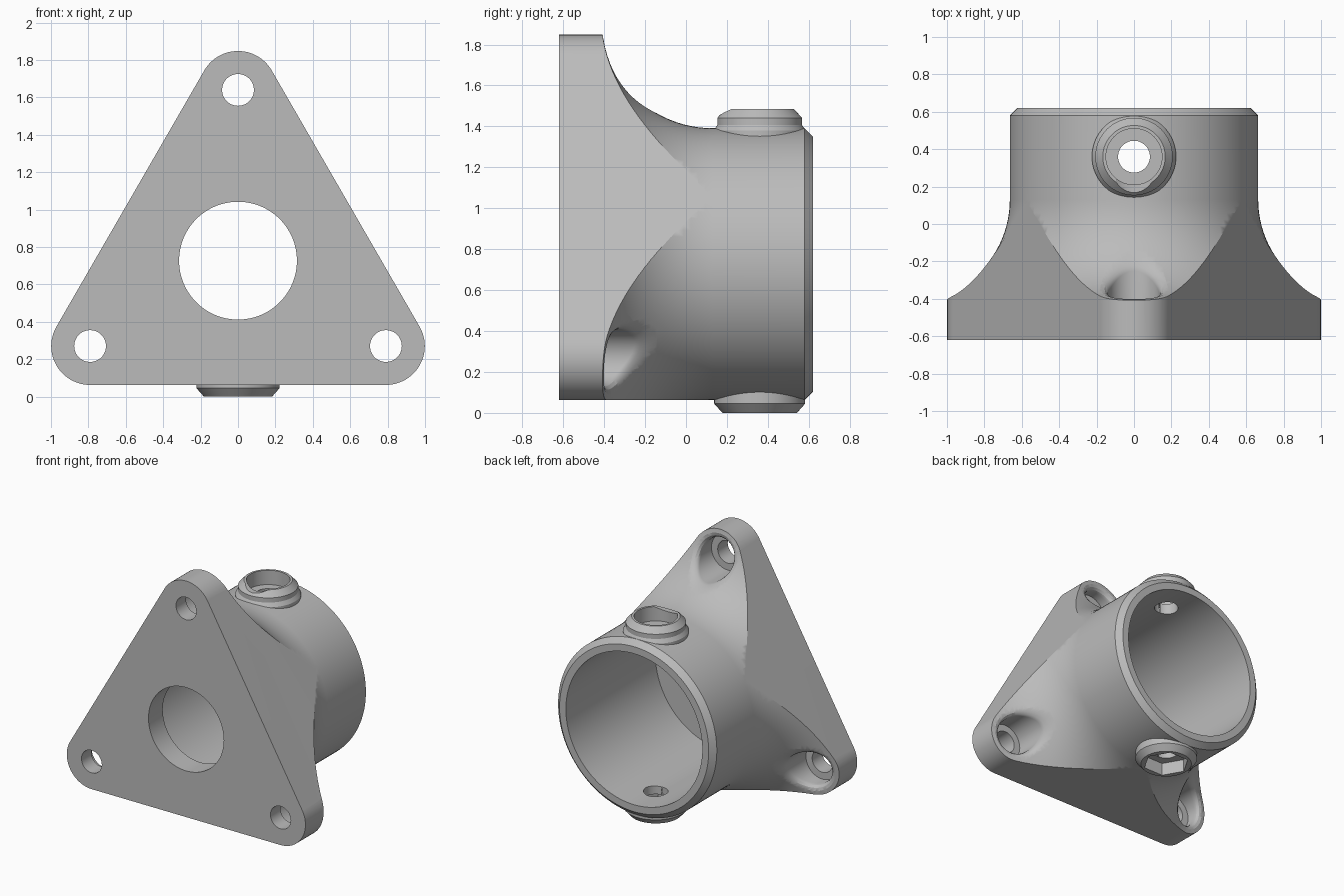
import bpy, bmesh
from math import sin, cos, pi, hypot, sqrt, radians
from mathutils import Matrix

if "Cube" in bpy.data.objects:
    bpy.data.objects.remove(bpy.data.objects["Cube"], do_unlink=True)

AXIS_Z = 0.727                     # height of the main bore axis
FRONT, BACK = -0.62, 0.62
PLATE_BACK = -0.415
BODY_R = 0.664
FLARE_R, FLARE_Y = 0.545, 0.13     # concave flare radius and where it starts
CORNER_DIST, CORNER_R = 0.913, 0.208
BOSS_Y = 0.36

TO_BACK = Matrix.Rotation(-pi / 2, 4, 'X')   # local z becomes world +y
MAIN = Matrix.Translation((0, 0, AXIS_Z)) @ TO_BACK

steel = bpy.data.materials.new("plain_grey")
steel.use_nodes = True
GREY = (0.5, 0.5, 0.5, 1)
steel.diffuse_color = GREY
steel.node_tree.nodes["Principled BSDF"].inputs["Base Color"].default_value = GREY


def finish(name, bm):
    bmesh.ops.recalc_face_normals(bm, faces=bm.faces[:])
    mesh = bpy.data.meshes.new(name)
    bm.to_mesh(mesh)
    bm.free()
    mesh.materials.append(steel)
    obj = bpy.data.objects.new(name, mesh)
    bpy.context.collection.objects.link(obj)
    return obj


def lathe(name, profile, matrix, sides=64):
    """Closed turned solid from (radius, height); height may be a rule of x, y."""
    bm = bmesh.new()
    rings = []
    for r, h in profile:
        ring = []
        for i in range(sides):
            a = 2 * pi * i / sides
            x, y = r * cos(a), r * sin(a)
            ring.append(bm.verts.new(matrix @ _point(x, y, h)))
        rings.append(ring)
    for low, high in zip(rings, rings[1:]):
        for i in range(sides):
            j = (i + 1) % sides
            bm.faces.new((low[i], low[j], high[j], high[i]))
    bm.faces.new(rings[0])
    bm.faces.new(rings[-1])
    return finish(name, bm)


def _point(x, y, h):
    from mathutils import Vector
    return Vector((x, y, h(x, y) if callable(h) else h))


def combine(target, tool, operation):
    mod = target.modifiers.new(operation, 'BOOLEAN')
    mod.operation = operation
    mod.solver = 'EXACT'
    mod.object = tool
    bpy.ops.object.select_all(action='DESELECT')
    bpy.context.view_layer.objects.active = target
    target.select_set(True)
    bpy.ops.object.modifier_apply(modifier=mod.name)
    bpy.data.objects.remove(tool, do_unlink=True)


def flare_height(d):
    """Position along the axis of the flare surface at distance d."""
    rise = min(max(BODY_R + FLARE_R - d, 0), FLARE_R)
    return FLARE_Y - sqrt(FLARE_R ** 2 - rise ** 2)


# Turned body: wide foot, concave flare, straight barrel, chamfered rim
profile = [(1.3, FRONT), (1.3, PLATE_BACK)]
STEPS = 24
for k in range(STEPS + 1):
    a = pi / 2 * k / STEPS
    profile.append((BODY_R + FLARE_R * (1 - sin(a)), FLARE_Y - FLARE_R * cos(a)))
profile += [(BODY_R, BACK - 0.04), (BODY_R - 0.04, BACK)]
housing = lathe("flanged_housing", profile, MAIN, 128)

# Rounded triangular outline that trims the foot
corners = [(CORNER_DIST * cos(a), CORNER_DIST * sin(a), a)
           for a in (radians(d) for d in (90, 210, 330))]
bm = bmesh.new()
outline = []
for cx, cz, mid in corners:
    for k in range(25):
        a = mid + radians(-60 + 5 * k)
        outline.append(bm.verts.new((cx + CORNER_R * cos(a), FRONT - 0.1,
                                     AXIS_Z + cz + CORNER_R * sin(a))))
face = bm.faces.new(outline)
grown = bmesh.ops.extrude_face_region(bm, geom=[face])["geom"]
for v in grown:
    if isinstance(v, bmesh.types.BMVert):
        v.co.y = BACK + 0.1
combine(housing, finish("triangle_trim", bm), 'INTERSECT')

# Bosses above and below the barrel
UP = Matrix.Translation((0, BOSS_Y, AXIS_Z))
DOWN = UP @ Matrix.Rotation(pi, 4, 'X')
top_boss = [(0.225, 0.5), (0.225, 0.652), (0.207, 0.68),
            (0.207, 0.715), (0.167, 0.758)]
bottom_boss = [(0.222, 0.5), (0.222, 0.682), (0.182, 0.727)]
combine(housing, lathe("top_boss", top_boss, UP), 'UNION')
combine(housing, lathe("bottom_boss", bottom_boss, DOWN), 'UNION')

# Main bore and the smaller front opening
combine(housing, lathe("bore", [(0.571, -0.45), (0.571, 0.8)], MAIN, 128), 'DIFFERENCE')
combine(housing, lathe("front_opening", [(0.315, -0.8), (0.315, 0)], MAIN, 96), 'DIFFERENCE')

# Vertical bolt hole, round recess on top, hexagonal recess below
combine(housing, lathe("bolt_hole", [(0.085, -1), (0.085, 1)], UP, 48), 'DIFFERENCE')
combine(housing, lathe("round_recess", [(0.15, 0.65), (0.15, 1)], UP), 'DIFFERENCE')
combine(housing, lathe("hex_recess", [(0.165, 0.63), (0.165, 1)], DOWN, 6), 'DIFFERENCE')

# Screw holes with soft-edged pockets in the three corners
for cx, cz, _ in corners:
    place = Matrix.Translation((cx, 0, AXIS_Z + cz)) @ TO_BACK

    def surface(offset, cx=cx, cz=cz):
        return lambda x, y: flare_height(hypot(cx + x, cz - y)) + offset

    pocket = [(0.137, -0.5), (0.137, surface(-0.05)), (0.143, surface(-0.028)),
              (0.157, surface(-0.01)), (0.182, surface(0.002)), (0.182, 0.4)]
    combine(housing, lathe("screw_pocket", pocket, place), 'DIFFERENCE')
    combine(housing, lathe("screw_hole", [(0.085, -0.8), (0.085, 0)], place, 48), 'DIFFERENCE')

# Smooth curves, crisp edges
bpy.ops.object.select_all(action='DESELECT')
bpy.context.view_layer.objects.active = housing
housing.select_set(True)
bpy.ops.object.shade_smooth_by_angle(angle=radians(25))
weighted = housing.modifiers.new("even_shading", 'WEIGHTED_NORMAL')
weighted.keep_sharp = True
